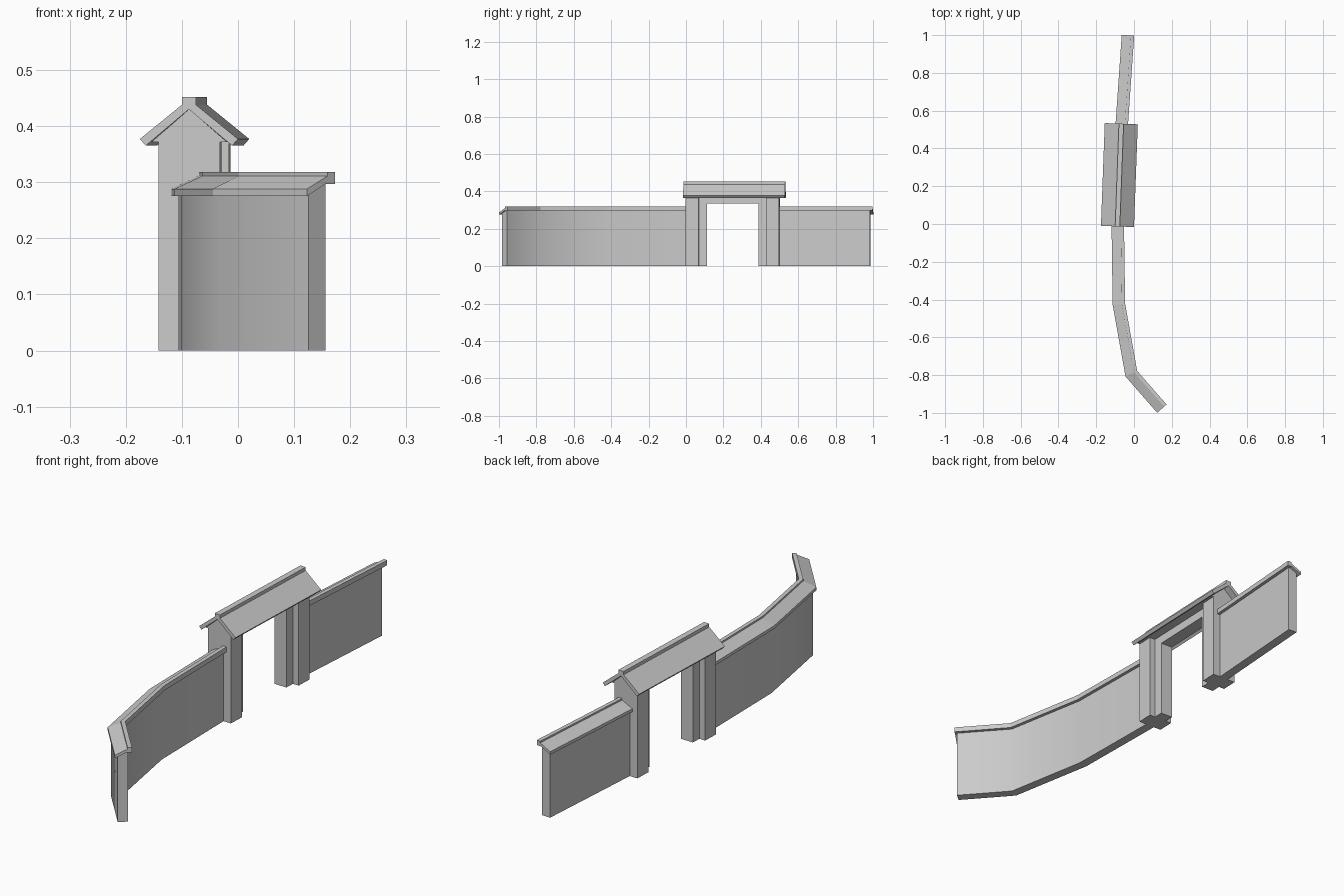
import bpy, bmesh, math
from mathutils import Vector

if "Cube" in bpy.data.objects:
    bpy.data.objects.remove(bpy.data.objects["Cube"])

stone = bpy.data.materials.new("light grey stone")
stone.diffuse_color = (0.6, 0.6, 0.6, 1)
stone.use_nodes = True
stone.node_tree.nodes["Principled BSDF"].inputs["Base Color"].default_value = stone.diffuse_color


def sweep(name, profile, path, smooth=0):
    """Carry a (side, height) profile along a ground path with mitred corners."""
    pts = [Vector(p) for p in path]
    dirs = [(b - a).normalized() for a, b in zip(pts, pts[1:])]
    bm = bmesh.new()
    rings = []
    for i, p in enumerate(pts):
        d0, d1 = dirs[max(i - 1, 0)], dirs[min(i, len(dirs) - 1)]
        mid = (d0 + d1).normalized()
        side = Vector((mid.y, -mid.x)) / mid.dot(d0)
        rings.append([bm.verts.new((p.x + side.x * s, p.y + side.y * s, z))
                      for s, z in profile])
    n = len(profile)
    for a, b in zip(rings, rings[1:]):
        for k in range(n):
            bm.faces.new((a[k], a[(k + 1) % n], b[(k + 1) % n], b[k]))
    bm.faces.new(rings[0])
    bm.faces.new(rings[-1])
    bmesh.ops.recalc_face_normals(bm, faces=bm.faces)
    mesh = bpy.data.meshes.new(name)
    bm.to_mesh(mesh)
    bm.free()
    mesh.materials.append(stone)
    obj = bpy.data.objects.new(name, mesh)
    bpy.context.collection.objects.link(obj)
    if smooth:
        bpy.context.view_layer.objects.active = obj
        obj.select_set(True)
        bpy.ops.object.shade_smooth_by_angle(angle=math.radians(smooth))
        obj.select_set(False)
    return obj


def rect(half, z0, z1):
    return [(-half, z0), (half, z0), (half, z1), (-half, z1)]


def mirrored(half):
    """Mirror a right-hand profile; points on the centre line are kept once."""
    return half + [(-s, z) for s, z in reversed(half) if s > 0]


def gate(y0, y1):
    """Part of the slightly turned gate axis between two y positions."""
    return [(-0.087 + 0.037 * y, y) for y in (y0, y1)]


# Gate pillars with narrower inner jambs
for label, a, b, c in (("front", 0.0, 0.07, 0.112), ("back", 0.5, 0.43, 0.388)):
    sweep(label + "_pillar", rect(0.055, 0, 0.372), gate(*sorted((a, b))))
    sweep(label + "_jamb", rect(0.028, 0, 0.335), gate(*sorted((b, c))))

# Lintel and gable filling
sweep("lintel", rect(0.028, 0.335, 0.372), gate(0.07, 0.43))
sweep("gable", [(-0.067, 0.372), (0.067, 0.372), (0, 0.43)], gate(0, 0.5))

# Gate roof: two slopes with a raised flat ridge
sweep("gate_roof", mirrored([(0, 0.43), (0.077, 0.365), (0.0875, 0.377),
                             (0.0125, 0.438), (0.0125, 0.452)]), gate(-0.013, 0.531))

# Garden walls with one-sided sloping coping
coping = [(-0.032, 0.275), (0.012, 0.297), (0.034, 0.297), (0.034, 0.318),
          (0.017, 0.318), (0.017, 0.311), (-0.032, 0.288)]
body = [(-0.02, 0), (0.02, 0), (0.02, 0.297), (0.012, 0.297), (-0.02, 0.281)]
bend = [(-0.015, -0.793), (-0.081, -0.425), (-0.087, 0.005)]
sweep("curved_wall", body, [(0.141, -0.971)] + bend, 45)
sweep("curved_wall_coping", coping, [(0.147, -0.978)] + bend)
sweep("straight_wall", body, [(-0.068, 0.495), (-0.034, 0.985)])
sweep("straight_wall_coping", coping, [(-0.068, 0.495), (-0.033, 0.999)])
